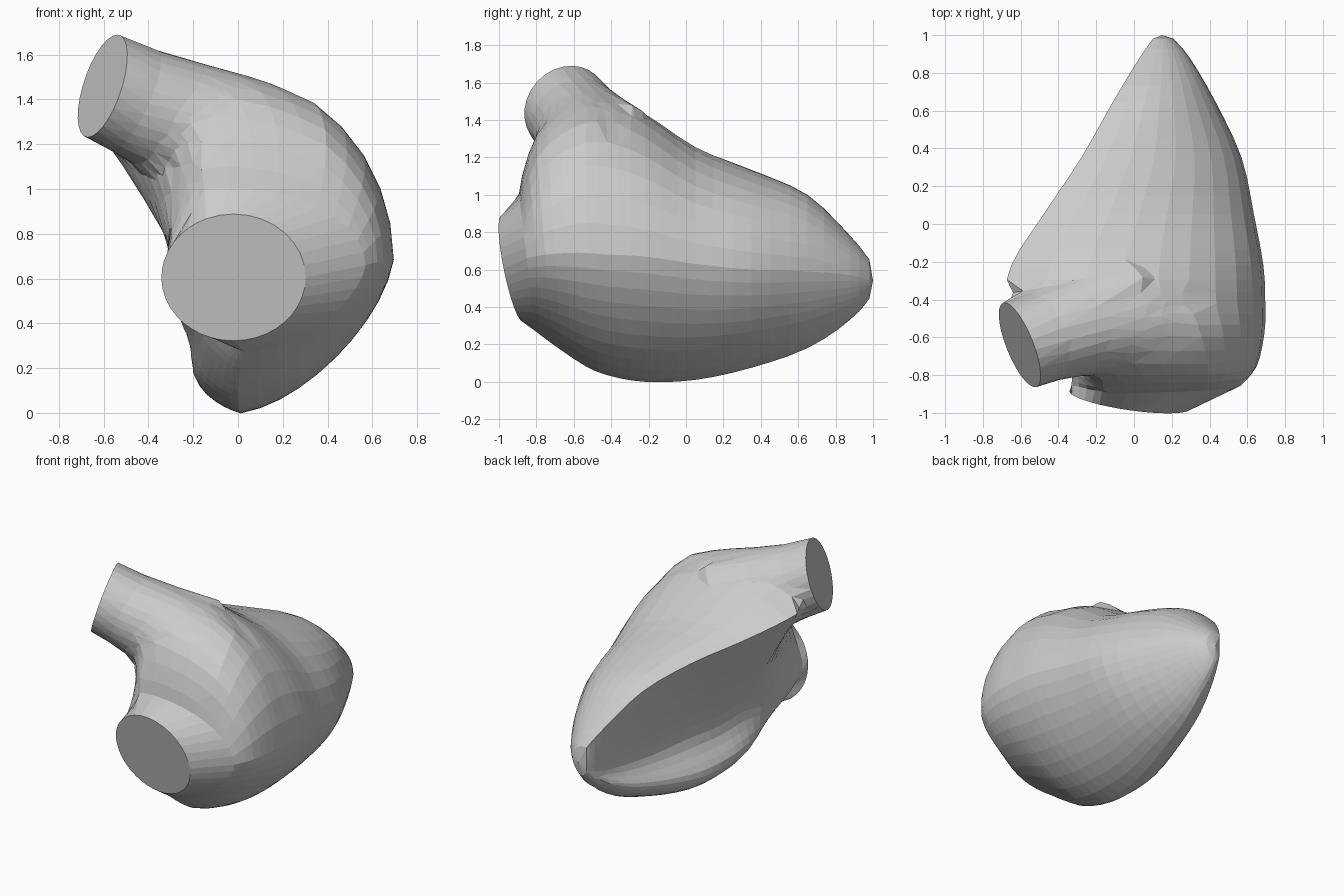
import bpy, bmesh, math
from mathutils import Vector

if "Cube" in bpy.data.objects:
    bpy.data.objects.remove(bpy.data.objects["Cube"])

# Stations: y, ridge (x,z), right side (x,z), bottom (x,z), left wall (x,z), crown bulge
STATIONS = [
    (-0.85, -0.15, 1.00, 0.57, 0.66, 0.03, 0.27, -0.33, 0.62, 0.02),
    (-0.75, -0.22, 1.30, 0.65, 0.68, 0.01, 0.20, -0.32, 0.60, 0.08),
    (-0.58, -0.44, 1.33, 0.69, 0.69, 0.00, 0.10, -0.27, 0.54, 0.23),
    (-0.42, -0.66, 1.34, 0.695, 0.68, 0.00, 0.035, -0.20, 0.54, 0.25),
    (-0.22, -0.65, 1.31, 0.685, 0.67, 0.01, 0.00, -0.13, 0.49, 0.19),
    (0.05, -0.48, 1.21, 0.635, 0.63, 0.02, 0.01, -0.05, 0.47, 0.09),
    (0.35, -0.28, 1.11, 0.57, 0.60, 0.06, 0.075, 0.01, 0.45, 0.055),
    (0.65, -0.11, 0.98, 0.43, 0.59, 0.10, 0.18, 0.05, 0.46, 0.045),
    (0.88, 0.03, 0.77, 0.295, 0.57, 0.13, 0.33, 0.07, 0.48, 0.02),
    (0.98, 0.10, 0.65, 0.21, 0.54, 0.14, 0.44, 0.10, 0.52, 0.01),
]
ARC, LEFT = 10, 18


def catmull(a, b, c, d, t):
    return 0.5 * (2 * b + (c - a) * t + (2 * a - 5 * b + 4 * c - d) * t * t
                  + (3 * b - a - 3 * c + d) * t ** 3)


def section(s):
    y, rx, rz, ox, oz, bx, bz, sx, sz, crown = s
    pts = []
    for i in range(ARC):
        t = math.pi / 2 * i / ARC
        pts.append((rx + (ox - rx) * math.sin(t), oz + (rz - oz) * math.cos(t)
                    + crown * math.sin(math.pi * (i / ARC) ** 0.75)))
    for i in range(ARC):
        t = math.pi / 2 * i / ARC
        flat = 0.05 * math.sin(2 * t) * (rz - bz) / 1.3
        pts.append((bx + (ox - bx) * math.cos(t) - flat,
                    oz + (bz - oz) * math.sin(t) + flat))
    k = (rz - bz) / 1.3
    path = [Vector(p) for p in ((bx + 0.2 * k, bz + 0.06 * k), (bx, bz),
                                (bx - 0.2 * k, bz + 0.16 * k), (sx, sz), (rx, rz),
                                (rx - 0.15 * k, rz + 0.05 * k))]
    for seg in range(3):
        for i in range(LEFT // 3):
            pts.append(tuple(catmull(*path[seg:seg + 4], i * 3 / LEFT)))
    # front sections lean forward at the top
    lean = 0.12 * min(1, max(0, (-0.5 - y) / 0.35))
    return [Vector((x, y - lean * (z - 0.65), z)) for x, z in pts]


def loft(name, rings, tip=None):
    bm = bmesh.new()
    vs = [[bm.verts.new(p) for p in r] for r in rings]
    n = len(vs[0])
    for a, b in zip(vs, vs[1:]):
        for i in range(n):
            bm.faces.new((a[i], a[(i + 1) % n], b[(i + 1) % n], b[i]))
    bm.faces.new(vs[0])
    if tip:
        v = bm.verts.new(tip)
        for i in range(n):
            bm.faces.new((vs[-1][i], vs[-1][(i + 1) % n], v))
    else:
        bm.faces.new(vs[-1])
    bmesh.ops.recalc_face_normals(bm, faces=bm.faces)
    me = bpy.data.meshes.new(name)
    bm.to_mesh(me)
    bm.free()
    ob = bpy.data.objects.new(name, me)
    bpy.context.collection.objects.link(ob)
    return ob


# Flat round inlet at the front
angles = ([112 - 112 * i / ARC for i in range(ARC)] + [-90 * i / ARC for i in range(ARC)]
          + [-90 - 158 * i / LEFT for i in range(LEFT)])
inlet = []
for a in angles:
    x, z = math.cos(math.radians(a)) * 0.322, math.sin(math.radians(a)) * 0.283
    inlet.append(Vector((x - 0.02, -0.93 - 0.2 * z - 0.14 * x, 0.605 + z)))

# Crescent-section chamber, smoothed between stations
st = [STATIONS[0]] + STATIONS + [STATIONS[-1]]
rings = [inlet]
for k in range(len(STATIONS) - 1):
    for j in range(3):
        rings.append(section([catmull(*q, j / 3) for q in zip(*st[k:k + 4])]))
rings.append(section(STATIONS[-1]))
chamber = loft("chamber", rings, tip=(0.15, 1.0, 0.54))

# Outlet tube rising to the upper left
TUBE = [((-0.605, -0.64, 1.46), (-0.90, -0.36, 0.30), 0.24),
        ((-0.48, -0.59, 1.395), (-0.85, -0.30, 0.38), 0.245),
        ((-0.32, -0.54, 1.34), (-0.80, -0.25, 0.48), 0.27),
        ((-0.10, -0.47, 1.26), (-0.72, -0.20, 0.66), 0.32),
        ((0.12, -0.42, 1.06), (-0.66, -0.15, 0.74), 0.29)]
end_c, end_n = Vector(TUBE[0][0]), Vector(TUBE[0][1]).normalized()
tube_rings = []
for c, n, r in TUBE:
    n = Vector(n).normalized()
    u = n.cross(Vector((0, 0, 1))).normalized()
    v = u.cross(n)
    tube_rings.append([Vector(c) + r * (u * math.cos(t) + v * math.sin(t))
                       for t in (math.tau * i / 28 for i in range(28))])
tube = loft("outlet_tube", tube_rings)

# Merge the tube into the chamber
mod = chamber.modifiers.new("union", 'BOOLEAN')
mod.operation = 'UNION'
mod.solver = 'EXACT'
mod.object = tube
bpy.context.view_layer.objects.active = chamber
chamber.select_set(True)
bpy.ops.object.modifier_apply(modifier="union")
bpy.data.objects.remove(tube, do_unlink=True)

# Soften the joint only, keeping the round ends and the ridge
bm = bmesh.new()
bm.from_mesh(chamber.data)
bmesh.ops.remove_doubles(bm, verts=bm.verts, dist=0.016)
near = [v for v in bm.verts if v.co.x < 0.3 and -0.86 < v.co.y < -0.3 and v.co.z > 0.92
        and (v.co - end_c).dot(end_n) < -0.06]
bmesh.ops.triangulate(bm, faces=[f for f in bm.faces if any(v in near for v in f.verts)])
for _ in range(3):
    bmesh.ops.smooth_vert(bm, verts=near, factor=0.4,
                          use_axis_x=True, use_axis_y=True, use_axis_z=True)
bm.to_mesh(chamber.data)
bm.free()
